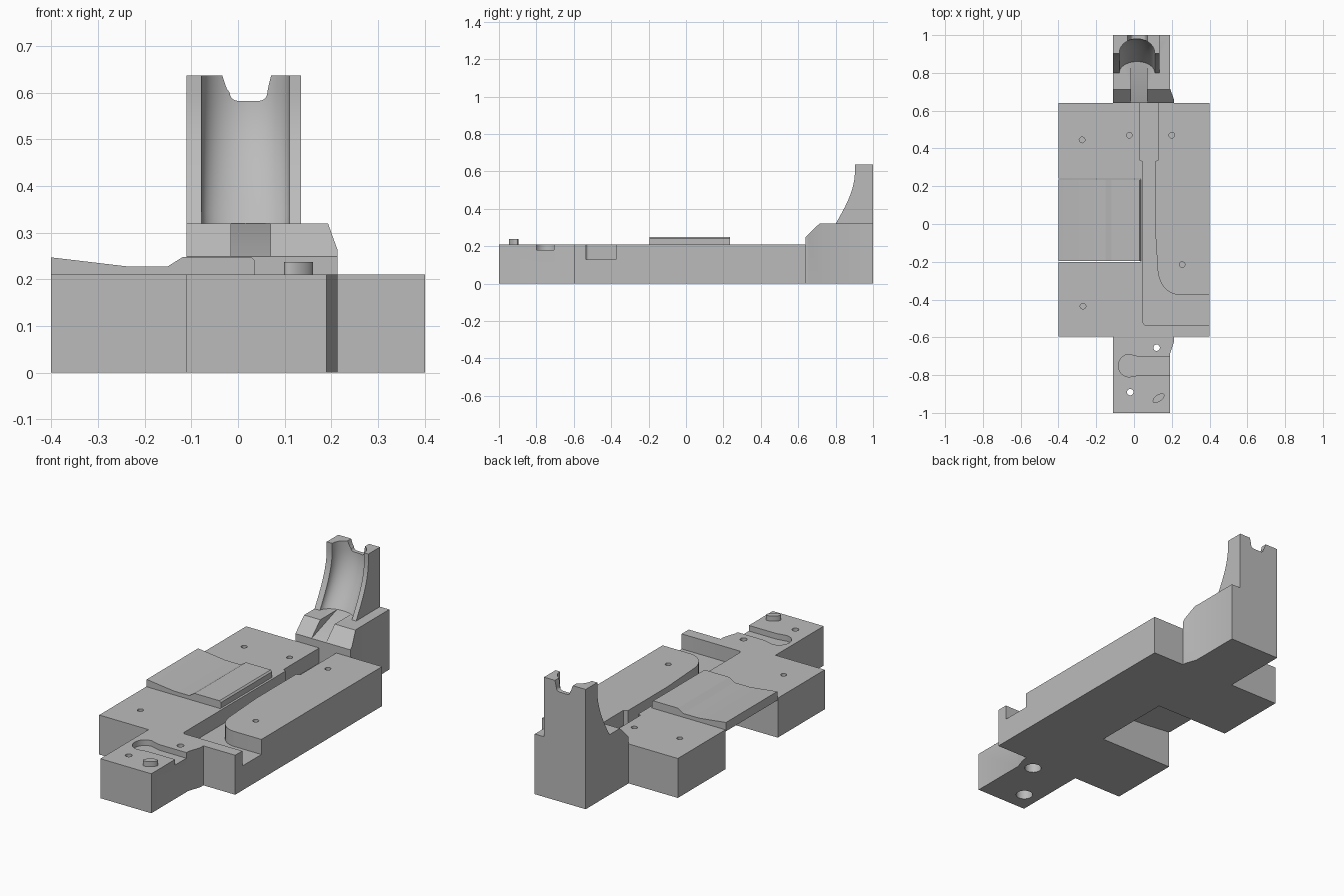
import bpy, bmesh
from math import sin, cos, pi, radians

cube = bpy.data.objects.get("Cube")
if cube:
    bpy.data.objects.remove(cube, do_unlink=True)

grey = bpy.data.materials.new("light_grey")
grey.use_nodes = True
COLOUR = (0.5, 0.5, 0.5, 1)
grey.diffuse_color = COLOUR
grey.node_tree.nodes["Principled BSDF"].inputs["Base Color"].default_value = COLOUR


def loft(name, rings):
    """Closed solid through rings that have equal point counts."""
    bm = bmesh.new()
    loops = [[bm.verts.new(p) for p in ring] for ring in rings]
    n = len(loops[0])
    for a, b in zip(loops, loops[1:]):
        for i in range(n):
            j = (i + 1) % n
            bm.faces.new((a[i], a[j], b[j], b[i]))
    bm.faces.new(loops[0])
    bm.faces.new(loops[-1])
    bmesh.ops.recalc_face_normals(bm, faces=bm.faces)
    mesh = bpy.data.meshes.new(name)
    bm.to_mesh(mesh)
    bm.free()
    mesh.materials.append(grey)
    obj = bpy.data.objects.new(name, mesh)
    bpy.context.collection.objects.link(obj)
    return obj


def plan(name, pts, z0, z1):
    return loft(name, [[(x, y, z) for x, y in pts] for z in (z0, z1)])


def along_x(name, pts, x0, x1):
    return loft(name, [[(x, y, z) for y, z in pts] for x in (x0, x1)])


def along_y(name, pts, y0, y1):
    return loft(name, [[(x, y, z) for x, z in pts] for y in (y0, y1)])


def arc(cx, cy, rx, ry, a0, a1, n=12):
    angles = [radians(a0 + (a1 - a0) * i / n) for i in range(n + 1)]
    return [(cx + rx * cos(a), cy + ry * sin(a)) for a in angles]


def disc(x, y, r, n=24):
    return arc(x, y, r, r, 0, 360, n)[:-1]


def cut(obj, cutter):
    cutter.hide_render = True
    mod = obj.modifiers.new("cut", 'BOOLEAN')
    mod.operation = 'DIFFERENCE'
    mod.solver = 'EXACT'
    mod.object = cutter
    bpy.context.view_layer.objects.active = obj
    bpy.ops.object.modifier_apply(modifier="cut")
    bpy.data.objects.remove(cutter, do_unlink=True)


# Base plate with front tab and side notch under the pad
TOP = 0.21
base = plan("base_plate", [
    (-0.11, -1), (0.19, -1), (0.19, -0.69), (0.213, -0.62), (0.213, -0.595),
    (0.4, -0.595), (0.4, 0.64), (-0.4, 0.64), (-0.4, 0.24), (0.035, 0.24),
    (0.035, -0.2), (-0.4, -0.2), (-0.4, -0.595), (-0.11, -0.595)], 0, TOP)

# Bent channel running from the tower to the left side
channel = [(0.03, 0.66), (0.03, 0.34), (0.048, 0.33)]
channel += arc(0.063, -0.52, 0.015, 0.015, 180, 270, 4)
channel += [(0.45, -0.535), (0.45, -0.375)]
channel += arc(0.24, -0.235, 0.115, 0.14, 270, 180)
channel += [(0.11, 0.0), (0.11, 0.33), (0.13, 0.34), (0.13, 0.66)]
cut(base, plan("channel_cutter", channel, 0.13, 0.3))

# Rounded slot across the tab
slot = [(0.25, -0.8), (0.03, -0.8)] + arc(-0.025, -0.75, 0.058, 0.06, 270, 90)
slot += [(0.03, -0.705), (0.25, -0.705)]
cut(base, plan("slot_cutter", slot, 0.18, 0.3))

# Blind screw holes, and through holes with wide counterbores below
for x, y in [(-0.275, 0.445), (-0.025, 0.47), (0.2, 0.47),
             (0.255, -0.215), (-0.27, -0.435)]:
    cut(base, plan("hole_cutter", disc(x, y, 0.015), 0.12, 0.3))
for x, y in [(0.12, -0.655), (-0.02, -0.89)]:
    cut(base, plan("bore_cutter", disc(x, y, 0.017), -0.1, 0.3))
    cut(base, plan("counterbore_cutter", disc(x, y, 0.042), -0.1, 0.1))

# Slanted oval pin on the tab
tilt = radians(35)
oval = [(0.13 + x * cos(tilt) - y * sin(tilt), -0.922 + x * sin(tilt) + y * cos(tilt))
        for x, y in arc(0, 0, 0.036, 0.018, 0, 360, 28)[:-1]]
plan("oval_pin", oval, 0.2, 0.237)

# Contoured pad bridging the side notch
along_y("contoured_pad", [
    (-0.4, 0.247), (-0.24, 0.228), (-0.15, 0.228), (-0.118, 0.248),
    (0.028, 0.248), (0.036, 0.24), (0.036, 0.18), (-0.15, 0.18),
    (-0.24, 0.185), (-0.4, 0.2)], -0.196, 0.236)

# Rear block with flared front corner, chamfer and ramp groove
SHELF = 0.32
rear = plan("rear_block", [
    (-0.11, 0.64), (0.213, 0.64), (0.213, 0.655), (0.19, 0.72),
    (0.19, 1), (-0.11, 1)], 0, SHELF)
cut(rear, along_x("chamfer_cutter", [(0.6, 0.21), (0.718, 0.325), (0.718, 0.4),
                                     (0.6, 0.4)], -0.3, 0.4))
cut(rear, along_x("ramp_cutter", [(0.6, 0.235), (0.85, SHELF), (0.85, 0.4),
                                  (0.6, 0.4)], -0.015, 0.07))

# Tower with a concave front
HEIGHT = 0.637


def front_y(z):
    t = min(max((z - SHELF) / 0.28, 0), 1)
    return 0.8 + 0.103 * sin(t * pi / 2)


levels = [SHELF + (HEIGHT - SHELF) * i / 14 for i in range(15)]
side = [(front_y(z), z) for z in levels] + [(1, HEIGHT), (1, SHELF)]
tower = along_x("tower", side, -0.11, 0.135)

# Curved trough sweeping up the tower front
rings = []
for z in [0.3] + levels[:-1] + [0.66]:
    y = front_y(z)
    depth = 0.06 + 0.018 * (y - 0.8) / 0.103
    u = [(0.11, y - 0.1)] + arc(0.016, y, 0.094, depth, 0, 180, 20) + [(-0.078, y - 0.1)]
    rings.append([(px, py, z) for px, py in u])
cut(tower, loft("trough_cutter", rings))

# Rounded notch through the tower's upper rim
notch = [(-0.034, 0.7), (-0.034, HEIGHT), (-0.024, 0.608)]
notch += arc(0.0, 0.6, 0.018, 0.018, 180, 270, 5) + arc(0.045, 0.6, 0.018, 0.018, 270, 360, 5)
notch += [(0.064, 0.608), (0.071, HEIGHT), (0.071, 0.7)]
cut(tower, along_y("rim_cutter", notch, 0.85, 1.1))

# Smooth the curves and keep edges crisp
for obj in bpy.context.scene.objects:
    obj.select_set(obj.type == 'MESH')
bpy.context.view_layer.objects.active = base
bpy.ops.object.shade_smooth_by_angle(angle=radians(25))
